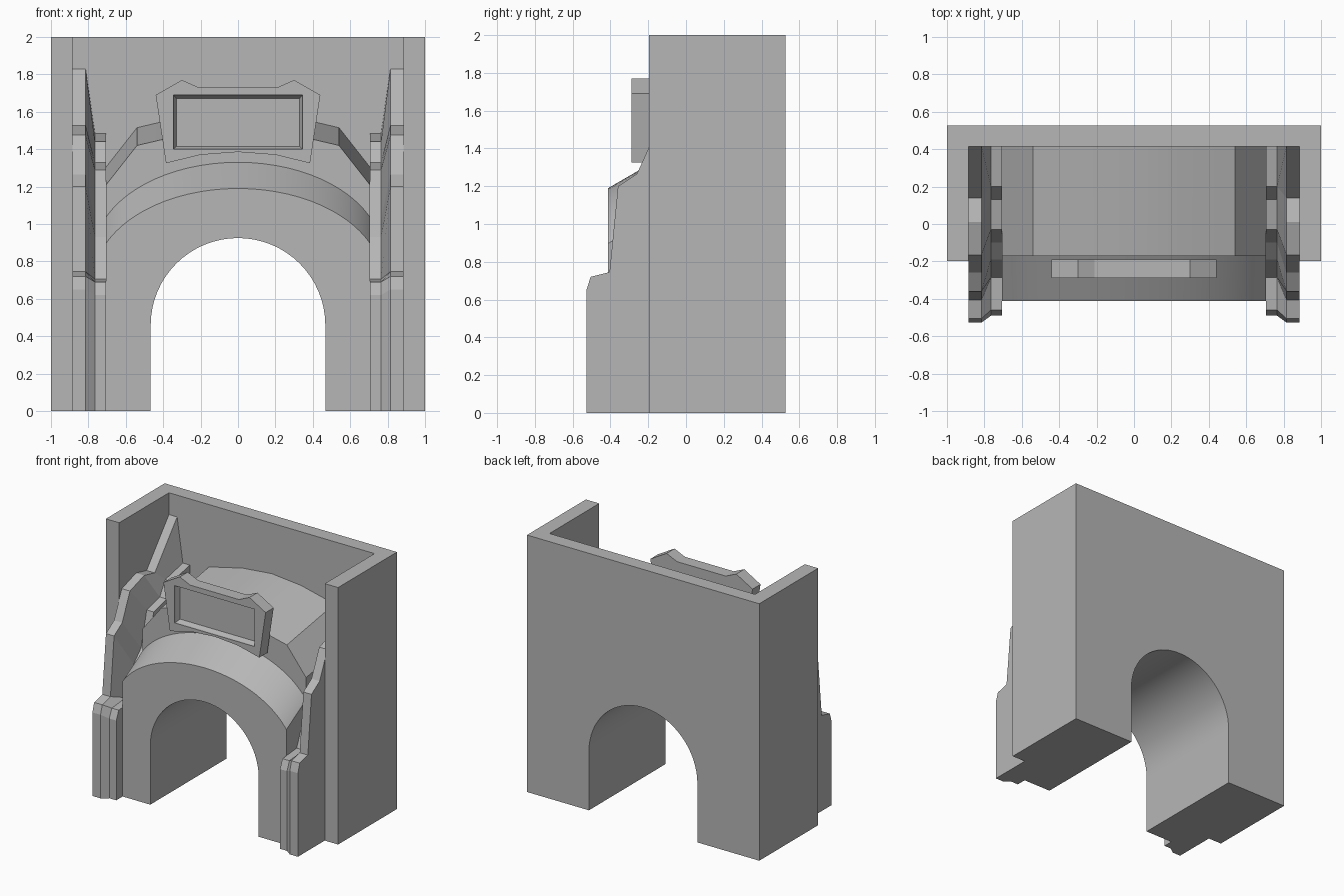
import bpy, bmesh, math

cube = bpy.data.objects.get("Cube")
if cube:
    bpy.data.objects.remove(cube, do_unlink=True)

stone = bpy.data.materials.new("stone_grey")
stone.use_nodes = True
GREY = (0.47, 0.47, 0.47, 1)
stone.diffuse_color = GREY
stone.node_tree.nodes["Principled BSDF"].inputs["Base Color"].default_value = GREY


def loft(name, sections, smooth=False):
    """Skin closed sections that share one point count, capping both ends."""
    bm = bmesh.new()
    rings = [[bm.verts.new(p) for p in s] for s in sections]
    n = len(rings[0])
    for a, b in zip(rings, rings[1:]):
        for i in range(n):
            j = (i + 1) % n
            bm.faces.new((a[i], a[j], b[j], b[i]))
    bm.faces.new(rings[0])
    bm.faces.new(rings[-1])
    bmesh.ops.recalc_face_normals(bm, faces=bm.faces)
    mesh = bpy.data.meshes.new(name)
    bm.to_mesh(mesh)
    bm.free()
    mesh.materials.append(stone)
    ob = bpy.data.objects.new(name, mesh)
    bpy.context.collection.objects.link(ob)
    if smooth:
        bpy.ops.object.select_all(action='DESELECT')
        ob.select_set(True)
        bpy.context.view_layer.objects.active = ob
        bpy.ops.object.shade_smooth_by_angle(angle=math.radians(25))
    return ob


def at_y(y, outline):
    return [(x, y, z) for x, z in outline]


def at_x(x, outline):
    return [(x, y, z) for y, z in outline]


# Tunnel opening, shared by every block that the arch passes through
R, SPRING, STEPS = 0.467, 0.458, 32
opening = [(R, 0)]
for i in range(STEPS + 1):
    t = math.pi * i / STEPS
    opening.append((R * math.cos(t), SPRING + R * math.sin(t)))
opening.append((-R, 0))


def pierced(top, half):
    """Outline with a given top edge (left to right) and the tunnel below."""
    return [(-half, 0)] + top + [(half, 0)] + opening


# Back wall and side walls
loft("back_wall", [at_y(y, pierced([(-1, 2), (1, 2)], 1)) for y in (0.415, 0.527)], True)
for s, side in ((1, "left"), (-1, "right")):
    wall = [(-0.197, 0), (0.415, 0), (0.415, 2), (-0.197, 2)]
    loft(side + "_wall", [at_x(s * x, wall) for x in (0.885, 1)])

# Arched front with a sloping upper band
HALF = 0.705


def crown(rise):
    xs = [HALF * math.sin(math.pi / 2 * k / 16) for k in range(-16, 17)]
    return [(x, 0.70 + rise + 0.49 * math.sqrt(1 - (x / 0.77) ** 2)) for x in xs]


loft("arched_front", [at_y(-0.412, pierced(crown(0), HALF)),
                      at_y(-0.17, pierced(crown(0.14), HALF))], True)


# Roof block rising gently to the back wall
def roof(lift):
    right = [(0.25, 1.488), (0.54, 1.42), (HALF, 1.21)]
    top = [(-x, z) for x, z in reversed(right)] + [(0, 1.512)] + right
    return [(x, z + lift) for x, z in top]


loft("roof_block", [at_y(-0.17, pierced(roof(0), HALF)),
                    at_y(0.415, pierced(roof(0.095), HALF))], True)

# Stepped side fins: tall outer profile blending into a lower inner one
outer = [(0.415, 0), (0.415, 1.83), (0.14, 1.50), (0.01, 1.53), (-0.165, 1.475),
         (-0.26, 1.265), (-0.36, 1.20), (-0.405, 0.745), (-0.505, 0.72),
         (-0.527, 0.65), (-0.527, 0)]
inner = [(0.415, 0), (0.415, 1.485), (0.20, 1.44), (0.13, 1.33), (-0.03, 1.29),
         (-0.10, 1.02), (-0.19, 0.93), (-0.285, 0.705), (-0.46, 0.69),
         (-0.49, 0.62), (-0.49, 0)]
for s, side in ((1, "left"), (-1, "right")):
    loft(side + "_fin", [at_x(s * 0.885, outer), at_x(s * 0.815, outer),
                         at_x(s * 0.765, inner), at_x(s * HALF, inner)])

# Sign board with a recessed panel
edge = [(0.20, 1.37), (0.385, 1.325), (0.44, 1.69), (0.30, 1.77), (0.21, 1.73)]
board = [(0, 1.385)] + edge + [(-x, z) for x, z in reversed(edge)]
sign = loft("sign_board", [at_y(y, board) for y in (-0.288, -0.19)])


def panel(w, low, high):
    return [(-w, low), (w, low), (w, high), (-w, high)]


cutter = loft("sign_recess_cutter", [at_y(-0.32, panel(0.345, 1.40, 1.69)),
                                     at_y(-0.275, panel(0.345, 1.40, 1.69)),
                                     at_y(-0.24, panel(0.33, 1.415, 1.672))])
cutter.hide_render = True
cut = sign.modifiers.new("recess", 'BOOLEAN')
cut.operation = 'DIFFERENCE'
cut.solver = 'EXACT'
cut.object = cutter
bpy.context.view_layer.objects.active = sign
bpy.ops.object.modifier_apply(modifier=cut.name)
bpy.data.objects.remove(cutter, do_unlink=True)
